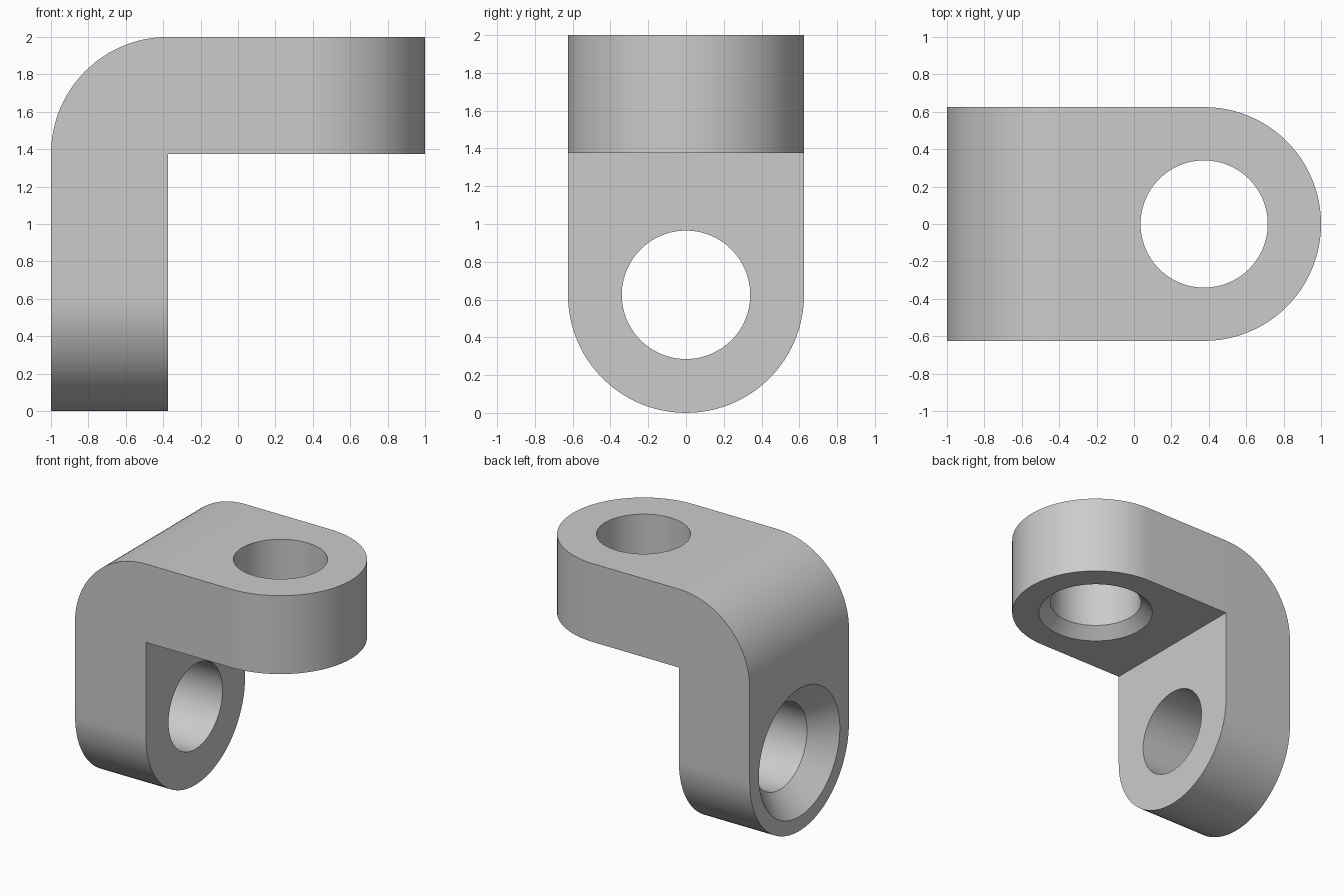
import bpy
import bmesh
from math import pi, cos, sin, radians
from mathutils import Matrix, Vector

T = 0.625       # arm thickness, half width and outer corner radius
HOLE = 0.34     # bore radius
SEG = 96        # segments of a full circle

if "Cube" in bpy.data.objects:
    bpy.data.objects.remove(bpy.data.objects["Cube"], do_unlink=True)

grey = bpy.data.materials.new("plain grey")
grey.use_nodes = True
colour = (0.6, 0.6, 0.6, 1)
grey.diffuse_color = colour
grey.node_tree.nodes["Principled BSDF"].inputs["Base Color"].default_value = colour


def make_object(name, bm):
    bmesh.ops.recalc_face_normals(bm, faces=bm.faces)
    mesh = bpy.data.meshes.new(name)
    bm.to_mesh(mesh)
    bm.free()
    mesh.materials.append(grey)
    obj = bpy.data.objects.new(name, mesh)
    bpy.context.collection.objects.link(obj)
    return obj


def arc(cx, cy, start, end):
    steps = round(SEG * abs(end - start) / 360)
    angles = [radians(start + (end - start) * i / steps) for i in range(steps + 1)]
    return [(cx + T * cos(a), cy + T * sin(a)) for a in angles]


def prism(name, outline, place, low, high):
    """Extrude a 2D outline; place(u, v, depth) maps it into space."""
    bm = bmesh.new()
    face = bm.faces.new([bm.verts.new(place(u, v, low)) for u, v in outline])
    new = bmesh.ops.extrude_face_region(bm, geom=[face])["geom"]
    shift = Vector(place(0, 0, high)) - Vector(place(0, 0, low))
    bmesh.ops.translate(bm, vec=shift, verts=[g for g in new if isinstance(g, bmesh.types.BMVert)])
    return make_object(name, bm)


def hole_cutter(name, sink, matrix):
    """Bore along +z from the face at z = 0, with a 45 degree countersink."""
    depth, over = sink - HOLE, 0.05
    rings = [(sink + over, -over), (HOLE, depth), (HOLE, T + over)]
    bm = bmesh.new()
    loops = [[bm.verts.new((r * cos(2 * pi * i / SEG), r * sin(2 * pi * i / SEG), z))
              for i in range(SEG)] for r, z in rings]
    for a, b in zip(loops, loops[1:]):
        for i in range(SEG):
            j = (i + 1) % SEG
            bm.faces.new((a[i], a[j], b[j], b[i]))
    bm.faces.new(loops[0])
    bm.faces.new(loops[-1])
    bm.transform(matrix)
    return make_object(name, bm)


# Bent L profile with a rounded outer corner, wider than needed
profile = [(-1, 0), (-T + 0.25, 0), (-0.375, 2 - T), (1, 2 - T), (1, 2)]
profile += arc(T - 1, 2 - T, 90, 180)
bracket = prism("angle_bracket", profile, lambda u, v, d: (u, d, v), -0.9, 0.9)

# Round-ended outlines that trim the two arms
top_outline = [(-1.2, T), (-1.2, -T)] + arc(1 - T, 0, -90, 90)
side_outline = [(T, 2.2), (-T, 2.2)] + arc(0, T, 180, 360)
top_trim = prism("top_arm_outline", top_outline, lambda u, v, d: (u, v, d), -0.2, 2.3)
side_trim = prism("side_arm_outline", side_outline, lambda u, v, d: (d, u, v), -1.3, 1.3)

# Countersunk holes: from below in the top arm, from outside in the upright arm
top_hole = hole_cutter("top_arm_hole", 0.425, Matrix.Translation((1 - T, 0, 2 - T)))
side_hole = hole_cutter("side_arm_hole", 0.51,
                        Matrix.Translation((-1, 0, T)) @ Matrix.Rotation(pi / 2, 4, "Y"))

bpy.context.view_layer.objects.active = bracket
bracket.select_set(True)
cutters = [(top_trim, "INTERSECT"), (side_trim, "INTERSECT"),
           (top_hole, "DIFFERENCE"), (side_hole, "DIFFERENCE")]
for cutter, operation in cutters:
    cutter.hide_render = True
    mod = bracket.modifiers.new(cutter.name, "BOOLEAN")
    mod.operation = operation
    mod.solver = "EXACT"
    mod.object = cutter
    bpy.ops.object.modifier_apply(modifier=mod.name)
    bpy.data.objects.remove(cutter, do_unlink=True)

bpy.ops.object.shade_smooth_by_angle(angle=radians(30))
